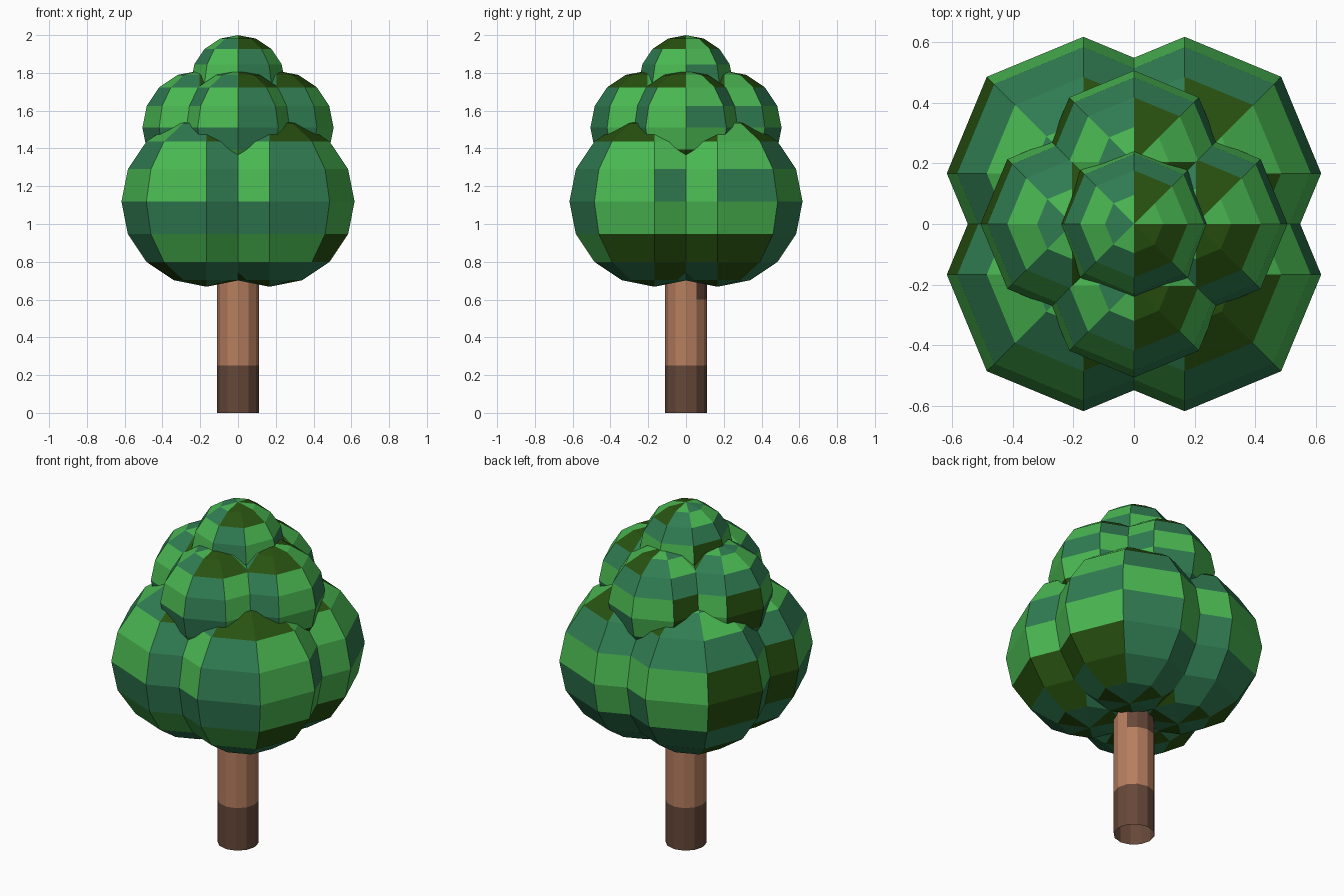
import bpy, bmesh, math

if "Cube" in bpy.data.objects:
    bpy.data.objects.remove(bpy.data.objects["Cube"])


def material(name, srgb):
    m = bpy.data.materials.new(name)
    lin = [((c / 255 + 0.055) / 1.055) ** 2.4 for c in srgb]
    m.diffuse_color = (*lin, 1)
    m.use_nodes = True
    m.node_tree.nodes["Principled BSDF"].inputs["Base Color"].default_value = m.diffuse_color
    return m


leaf_mats = [material("light leaf green", (74, 184, 82)),
             material("blue leaf green", (48, 124, 82)),
             material("dark olive green", (40, 82, 16))]
bark_mats = [material("bark brown", (182, 126, 95)),
             material("dark bark brown", (102, 71, 57))]

# Leaf colour of each facet: rows from top to bottom, columns anticlockwise from +x
PATTERN = ["LOLTTLOO",
           "LOTLLTOO",
           "LTTTTLTL",
           "TLLOLLTL",
           "LTLOTTTL",
           "OTTTTLLO",
           "OTTOOTTT",
           "TTOTTOTO"]


def finish(name, bm, mats, loc=(0, 0, 0)):
    me = bpy.data.meshes.new(name)
    bm.to_mesh(me)
    bm.free()
    for m in mats:
        me.materials.append(m)
    ob = bpy.data.objects.new(name, me)
    ob.location = loc
    bpy.context.collection.objects.link(ob)
    return ob


def azimuth(v):
    return math.degrees(math.atan2(v.y, v.x)) % 360


def leaf_ball(name, loc, r):
    bm = bmesh.new()
    bmesh.ops.create_uvsphere(bm, u_segments=8, v_segments=8, radius=r)
    for f in bm.faces:
        c = f.calc_center_median()
        lat = math.degrees(math.atan2(c.z, math.hypot(c.x, c.y)))
        row = min(7, max(0, int((90 - lat) // 22.5)))
        col = int(azimuth(c) // 45) % 8
        f.material_index = "LTO".index(PATTERN[row][col])
    return finish(name, bm, leaf_mats, loc)


# Crown: four large lower balls, four middle balls, one top ball
for i in range(4):
    a = math.radians(45 + 90 * i)
    d = 0.167 * math.sqrt(2)
    leaf_ball(f"lower_foliage_{i + 1}", (d * math.cos(a), d * math.sin(a), 1.118), 0.45)
for i in range(4):
    a = math.radians(90 * i)
    leaf_ball(f"middle_foliage_{i + 1}", (0.204 * math.cos(a), 0.204 * math.sin(a), 1.51), 0.302)
leaf_ball("top_foliage", (0, 0, 1.75), 0.25)

# Trunk: open twelve-sided tube with a dark foot and a dark patch under the crown
bm = bmesh.new()
rings = [[bm.verts.new((0.11 * math.cos(k * math.pi / 6), 0.11 * math.sin(k * math.pi / 6), z))
          for k in range(12)] for z in (0, 0.25, 0.6, 0.8)]
for lo, hi in zip(rings, rings[1:]):
    for k in range(12):
        n = (k + 1) % 12
        f = bm.faces.new((lo[k], lo[n], hi[n], hi[k]))
        c = f.calc_center_median()
        dark = c.z < 0.25 or (c.z > 0.6 and 30 < azimuth(c) < 120)
        f.material_index = 1 if dark else 0
finish("trunk", bm, bark_mats)
